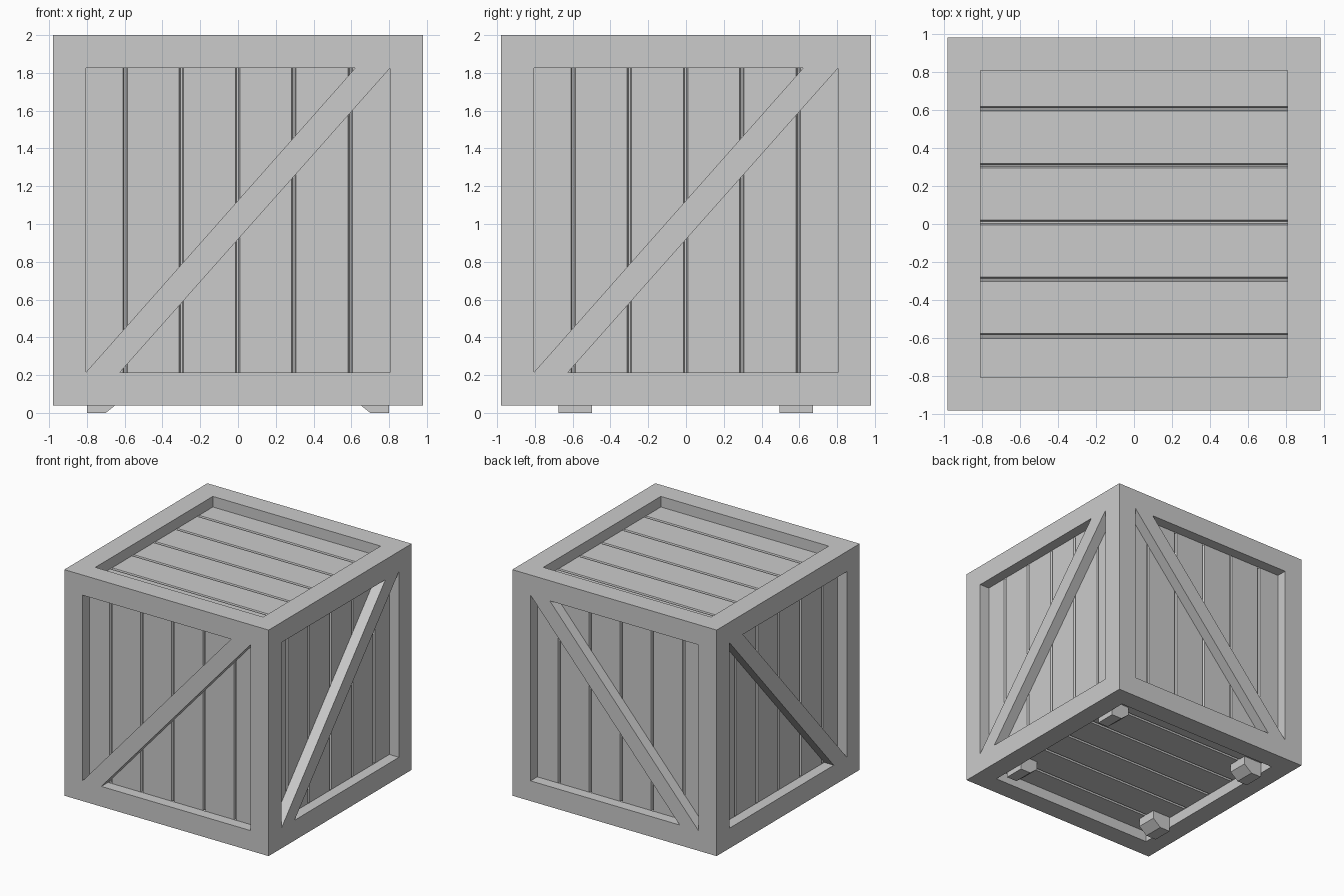
import bpy, bmesh
from mathutils import Vector

if "Cube" in bpy.data.objects:
    bpy.data.objects.remove(bpy.data.objects["Cube"])

HALF, OPEN, DEPTH, CZ = 0.98, 0.805, 0.092, 1.02

wood = bpy.data.materials.new("pale_grey")
wood.diffuse_color = (0.6, 0.6, 0.6, 1)
wood.use_nodes = True
wood.node_tree.nodes["Principled BSDF"].inputs["Base Color"].default_value = wood.diffuse_color


def finish(name, bm):
    bmesh.ops.recalc_face_normals(bm, faces=bm.faces[:])
    mesh = bpy.data.meshes.new(name)
    bm.to_mesh(mesh)
    bm.free()
    mesh.materials.append(wood)
    obj = bpy.data.objects.new(name, mesh)
    bpy.context.collection.objects.link(obj)
    return obj


def prism(name, points, sweep):
    """Solid made by sweeping a flat outline along a vector."""
    bm = bmesh.new()
    face = bm.faces.new([bm.verts.new(p) for p in points])
    new = bmesh.ops.extrude_face_region(bm, geom=[face])["geom"]
    moved = [g for g in new if isinstance(g, bmesh.types.BMVert)]
    bmesh.ops.translate(bm, verts=moved, vec=sweep)
    # the extrusion keeps the starting cap in some builds only
    bmesh.ops.holes_fill(bm, edges=[e for e in bm.edges if e.is_boundary], sides=0)
    return finish(name, bm)


# Outer frame: cube with a recessed opening in each face
bm = bmesh.new()
bmesh.ops.create_cube(bm, size=2 * HALF)
faces = bm.faces[:]
bmesh.ops.inset_individual(bm, faces=faces, thickness=HALF - OPEN, use_even_offset=True)
floors = bmesh.ops.inset_individual(bm, faces=faces, thickness=0.0, depth=-DEPTH)
bmesh.ops.delete(bm, geom=faces, context='FACES')
bmesh.ops.translate(bm, verts=bm.verts[:], vec=(0, 0, CZ))
finish("crate_frame", bm)

X, Y, Z = Vector((1, 0, 0)), Vector((0, 1, 0)), Vector((0, 0, 1))
CENTRE = Vector((0, 0, CZ))


def panel(name, u, v, w, shift):
    """Six planks with bevelled grooves; u across, v along, w outward."""
    top = HALF - DEPTH
    prof = [(-OPEN, top)]
    for i in range(-2, 3):
        c = i * 0.298 + shift
        prof += [(c - 0.012, top), (c - 0.005, top - 0.015),
                 (c + 0.005, top - 0.015), (c + 0.012, top)]
    prof += [(OPEN, top), (OPEN, top - 0.03), (-OPEN, top - 0.03)]
    prism(name, [CENTRE + u * a + w * b - v * OPEN for a, b in prof], v * 2 * OPEN)


def brace(name, u, w):
    """Diagonal board, flush with the frame."""
    outline = [(-OPEN, -OPEN), (-0.625, -OPEN), (OPEN, OPEN), (0.62, OPEN)]
    prism(name, [CENTRE + u * a + Z * b + w * HALF for a, b in outline], -w * DEPTH)


# Four walls, each with a brace
for side, u, w in (("front", X, -Y), ("back", X, Y), ("right", Y, X), ("left", Y, -X)):
    panel(side + "_planks", u, Z, w, -0.002)
    brace(side + "_brace", u, w)

# Lid and floor
panel("lid_planks", Y, X, Z, 0.008)
panel("floor_planks", Y, X, -Z, 0.0)

# Feet, chamfered on the inner edge
foot = [(0.80, 0), (0.70, 0), (0.625, 0.06), (0.625, 0.14), (0.80, 0.14)]
for sx, xn in ((-1, "left"), (1, "right")):
    for y0, yn in ((-0.675, "front"), (0.495, "back")):
        prism(f"{yn}_{xn}_foot", [(sx * x, y0, z) for x, z in foot], (0, 0.178, 0))
